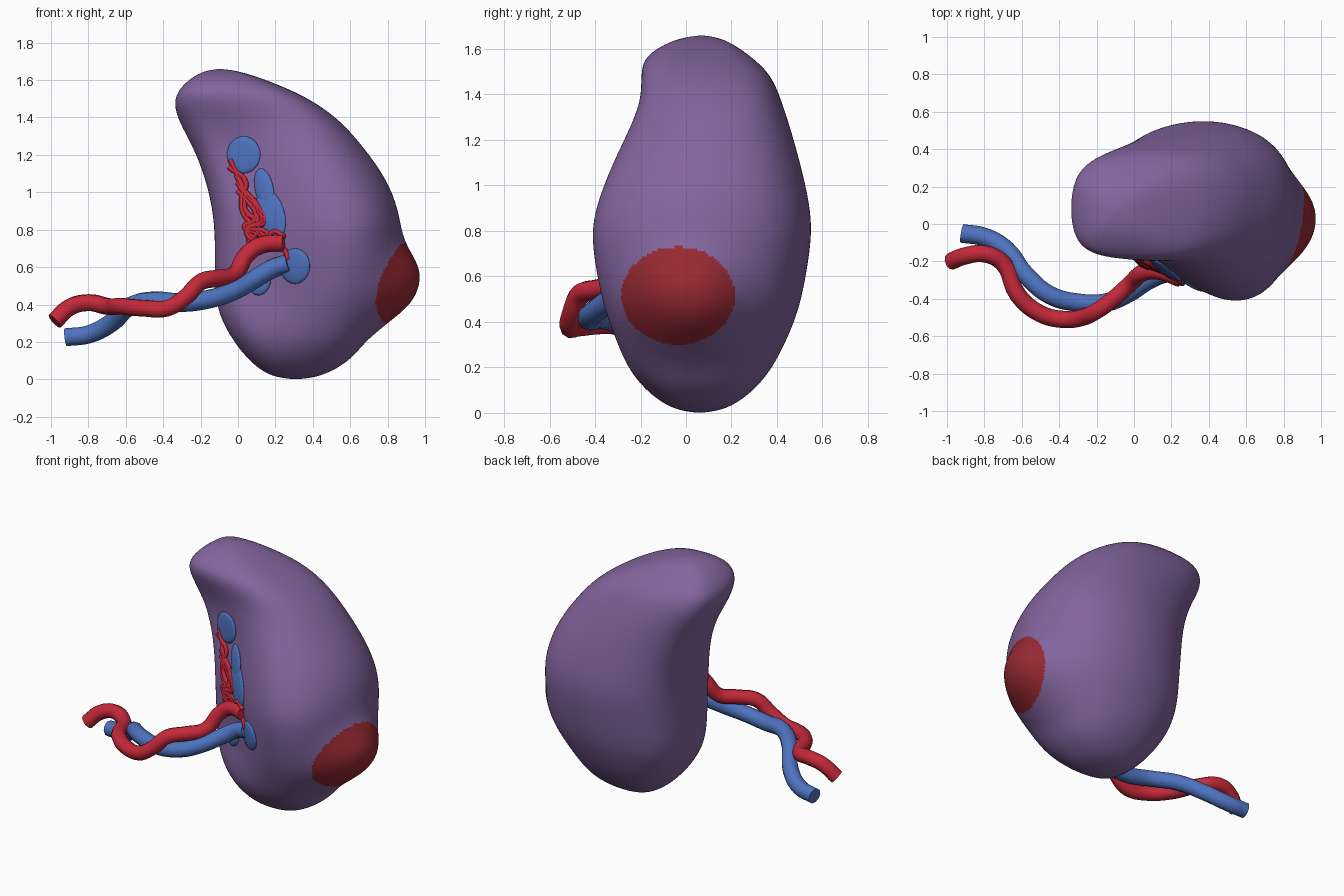
import bpy, bmesh, math, random
from mathutils import Vector
from mathutils.bvhtree import BVHTree

if "Cube" in bpy.data.objects:
    bpy.data.objects.remove(bpy.data.objects["Cube"])

random.seed(4)


def material(name, rgb):
    m = bpy.data.materials.new(name)
    m.diffuse_color = (*rgb, 1)
    m.use_nodes = True
    m.node_tree.nodes["Principled BSDF"].inputs["Base Color"].default_value = m.diffuse_color
    return m


PURPLE = material("purple tissue", (0.23, 0.13, 0.345))
RED = material("artery red", (0.56, 0.022, 0.042))
DARK_RED = material("dark red patch", (0.31, 0.022, 0.032))
BLUE = material("vein blue", (0.075, 0.17, 0.52))


def finish(bm, name, *mats):
    bmesh.ops.recalc_face_normals(bm, faces=bm.faces)
    me = bpy.data.meshes.new(name)
    bm.to_mesh(me)
    bm.free()
    for mat in mats:
        me.materials.append(mat)
    me.polygons.foreach_set("use_smooth", [True] * len(me.polygons))
    ob = bpy.data.objects.new(name, me)
    bpy.context.collection.objects.link(ob)
    return ob


def spow(c, e):
    return math.copysign(abs(c) ** e, c)


# Organ body: extents per height (z, x min, x max, y min, y max)
ROWS = [
    (0.02, 0.16, 0.46, -0.07, 0.19), (0.10, 0.06, 0.60, -0.18, 0.30),
    (0.20, -0.02, 0.675, -0.27, 0.38), (0.32, -0.09, 0.76, -0.32, 0.44),
    (0.45, -0.12, 0.83, -0.36, 0.49), (0.60, -0.12, 0.86, -0.39, 0.52),
    (0.80, -0.12, 0.87, -0.42, 0.55), (0.95, -0.14, 0.84, -0.38, 0.53),
    (1.10, -0.18, 0.77, -0.32, 0.495), (1.25, -0.24, 0.66, -0.25, 0.455),
    (1.38, -0.315, 0.55, -0.205, 0.415), (1.49, -0.345, 0.40, -0.205, 0.37),
    (1.57, -0.30, 0.23, -0.18, 0.28), (1.64, -0.21, 0.04, -0.06, 0.18)]
# Mid-height outline with the hollow on the front left and the ridge beside it
OUTLINE = [(0, .53), (.02, .35), (.10, .23), (.25, .21), (.41, .11), (.61, 0),
           (.79, .02), (.92, .16), (.99, .37), (1, .57), (.95, .78), (.82, .92),
           (.63, .99), (.43, 1), (.20, .94), (.04, .80)]
n = len(OUTLINE)
bm = bmesh.new()
rings = []
for z, x0, x1, y0, y1 in ROWS:
    k = max(0, min(1, (z - 0.08) / 0.4, (1.56 - z) / 0.36))
    e = 0.66 if z > 1.2 else 0.82
    ring = []
    for i, (u, v) in enumerate(OUTLINE):
        a = math.pi + 2 * math.pi * i / n
        u = k * u + (1 - k) * (0.5 + 0.5 * spow(math.cos(a), e))
        v = k * v + (1 - k) * (0.5 + 0.5 * spow(math.sin(a), e))
        u, v = 0.5 + (u - 0.5) * 1.025, 0.5 + (v - 0.5) * 1.03
        ring.append(bm.verts.new((x0 + (x1 - x0) * u, y0 + (y1 - y0) * v, z)))
    rings.append(ring)
for a, b in zip(rings, rings[1:]):
    for i in range(n):
        bm.faces.new((a[i], a[(i + 1) % n], b[(i + 1) % n], b[i]))
for ring, tip in ((rings[0], (0.31, 0.06, -0.005)), (rings[-1], (-0.10, 0.07, 1.665))):
    t = bm.verts.new(tip)
    for i in range(n):
        bm.faces.new((ring[i], ring[(i + 1) % n], t))
cage = finish(bm, "body_cage", PURPLE)
cage.modifiers.new("smooth", 'SUBSURF').levels = 4

# Smooth the cage, then swell and recolour the round patch on the right side
bpy.context.view_layer.update()
bm = bmesh.new()
bm.from_object(cage, bpy.context.evaluated_depsgraph_get())
bpy.data.objects.remove(cage)
for v in bm.verts:
    if v.co.x > 0.5:
        d = (v.co.y / 0.25) ** 2 + ((v.co.z - 0.49) / 0.21) ** 2
        v.co.x += 0.125 * math.exp(-d ** 1.3) * min(1, (v.co.x - 0.5) / 0.2)
for f in bm.faces:
    c = f.calc_center_median()
    inside = ((c.y + 0.035) / 0.25) ** 2 + ((c.z - 0.515) / 0.215) ** 2 < 1
    f.material_index = int(inside and c.x > 0.5)
tree = BVHTree.FromBMesh(bm)
finish(bm, "organ_body", PURPLE, DARK_RED)


# Surface lookup, used to lay the vessel branches on the front hollow
def on_front(x, z, lift=0.0):
    hit = tree.ray_cast(Vector((x, -3, z)), Vector((0, 1, 0)))[0]
    return (x, (hit.y if hit else 0) - lift, z)


def tube(name, paths, radius, mat, sides=3):
    cu = bpy.data.curves.new(name, 'CURVE')
    cu.dimensions = '3D'
    cu.bevel_depth = radius
    cu.bevel_resolution = sides
    cu.resolution_u = 5
    cu.use_fill_caps = True
    for pts in paths:
        sp = cu.splines.new('BEZIER')
        sp.bezier_points.add(len(pts) - 1)
        for bp, p in zip(sp.bezier_points, pts):
            bp.co = p
            bp.handle_left_type = bp.handle_right_type = 'AUTO'
    cu.materials.append(mat)
    ob = bpy.data.objects.new(name, cu)
    bpy.context.collection.objects.link(ob)


# Main artery and vein winding to the left
tube("main_artery", [[
    (-0.98, -0.20, 0.31), (-0.90, -0.17, 0.385), (-0.80, -0.16, 0.41),
    (-0.70, -0.21, 0.39), (-0.62, -0.38, 0.39), (-0.50, -0.48, 0.38),
    (-0.38, -0.51, 0.38), (-0.28, -0.50, 0.44), (-0.20, -0.465, 0.52),
    (-0.11, -0.40, 0.54), (-0.02, -0.32, 0.56), (0.05, -0.26, 0.67),
    on_front(0.13, 0.72, 0.02), on_front(0.25, 0.73, 0)]], 0.046, RED)
tube("main_vein", [[
    (-0.92, -0.05, 0.225), (-0.80, -0.07, 0.24), (-0.68, -0.14, 0.30),
    (-0.58, -0.27, 0.39), (-0.45, -0.38, 0.42), (-0.30, -0.42, 0.41),
    (-0.15, -0.42, 0.43), (-0.03, -0.37, 0.47), (0.08, -0.30, 0.53),
    on_front(0.18, 0.59, 0.02), on_front(0.27, 0.62, -0.01)]], 0.05, BLUE)

# Flattened vein branches where they enter the organ (x, z, half width, half height, tilt)
for i, (x, z, rx, rz, tilt) in enumerate((
        (0.03, 1.20, 0.09, 0.10, 0), (0.14, 1.02, 0.05, 0.11, -12),
        (0.175, 0.88, 0.075, 0.14, -15), (0.305, 0.605, 0.08, 0.095, 0),
        (0.12, 0.51, 0.05, 0.065, 30))):
    bm = bmesh.new()
    bmesh.ops.create_icosphere(bm, subdivisions=3, radius=1)
    t = math.radians(tilt)
    for v in bm.verts:
        a, b = v.co.x * rx, v.co.z * rz
        px, pz = x + a * math.cos(t) + b * math.sin(t), z - a * math.sin(t) + b * math.cos(t)
        # tilt is measured from vertical, negative leaning to the left going up
        v.co = Vector(on_front(px, pz, 0.004)) + Vector((0, v.co.y * 0.02, 0))
    finish(bm, f"vein_branch_{i + 1}", BLUE)

# Fine artery branches fanning up from the artery
twigs = []
for i in range(9):
    top = 0.84 + 0.042 * i
    pts = []
    for j in range(6):
        z = 0.73 + (top - 0.73) * j / 5
        spread = 0.085 - 0.12 * (z - 0.73)
        x = 0.13 - 0.36 * (z - 0.73) + random.uniform(-spread, spread)
        pts.append(on_front(x, z, 0.01))
    twigs.append(pts)
twigs.append([on_front(x, z, 0.012) for x, z in ((0.20, 0.73), (0.25, 0.69), (0.27, 0.64))])
twigs.append([on_front(x, z, 0.012) for x, z in ((0.15, 0.72), (0.19, 0.79), (0.25, 0.76))])
tube("artery_twigs", twigs, 0.014, RED, 1)
